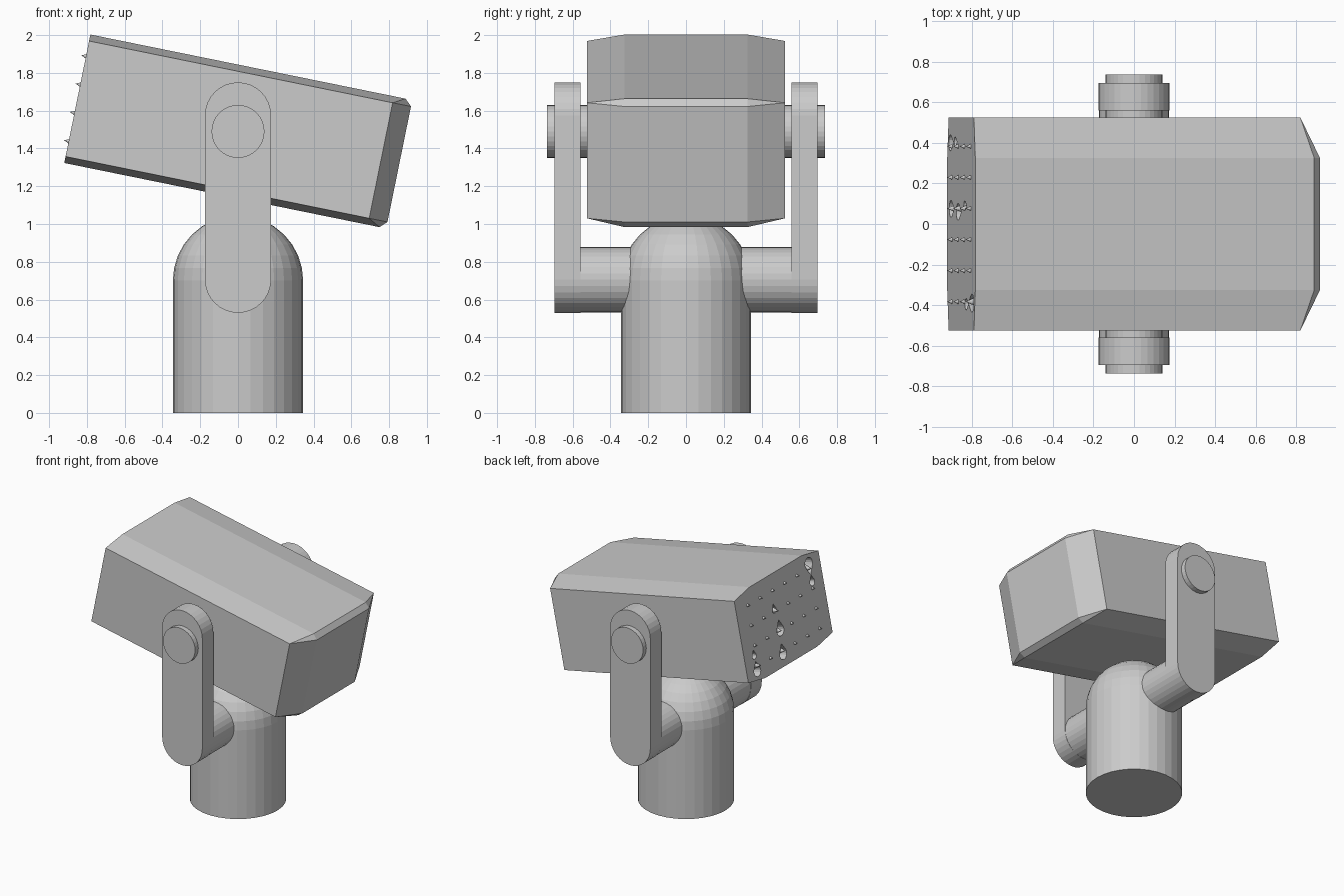
import bpy, bmesh
from math import sin, cos, pi, radians
from mathutils import Matrix, Vector

if "Cube" in bpy.data.objects:
    bpy.data.objects.remove(bpy.data.objects["Cube"])

PIVOT = (0, 0, 1.49)
TILT = radians(11.5)


def finish(name, bm, tilted=False):
    bmesh.ops.recalc_face_normals(bm, faces=bm.faces[:])
    mesh = bpy.data.meshes.new(name)
    bm.to_mesh(mesh)
    bm.free()
    obj = bpy.data.objects.new(name, mesh)
    bpy.context.collection.objects.link(obj)
    if tilted:
        obj.location = PIVOT
        obj.rotation_euler = (0, TILT, 0)
    return obj


def extrude(bm, points, vec):
    face = bm.faces.new([bm.verts.new(p) for p in points])
    geo = bmesh.ops.extrude_face_region(bm, geom=[face], use_keep_orig=True)
    bmesh.ops.translate(bm, vec=vec, verts=[v for v in geo["geom"] if isinstance(v, bmesh.types.BMVert)])


def arc(cx, cz, r, a0, a1, n):
    return [(cx + r * cos(a0 + (a1 - a0) * i / n), cz + r * sin(a0 + (a1 - a0) * i / n)) for i in range(n + 1)]


def plate(name, outline, y0, y1):
    bm = bmesh.new()
    extrude(bm, [(x, y0, z) for x, z in outline], (0, y1 - y0, 0))
    return finish(name, bm)


# Pedestal: round column with a domed top
bm = bmesh.new()
N = 32
profile = [(0.345, 0)] + arc(0, 0.70, 0.345, 0, pi / 2, 8)[:-1]
rings = [[bm.verts.new((r * cos(2 * pi * i / N), r * sin(2 * pi * i / N), z)) for i in range(N)]
         for r, z in profile]
for a, b in zip(rings, rings[1:]):
    for i in range(N):
        j = (i + 1) % N
        bm.faces.new((a[i], a[j], b[j], b[i]))
bm.faces.new(rings[0][::-1])
top = bm.verts.new((0, 0, 1.045))
for i in range(N):
    bm.faces.new((rings[-1][i], rings[-1][(i + 1) % N], top))
finish("pedestal", bm)

# Cross shaft, side arms and pivot pins
plate("cross_shaft", arc(0, 0.705, 0.173, 0, 2 * pi, 32)[:-1], -0.6, 0.6)
stadium = arc(0, 1.575, 0.175, 0, pi, 16) + arc(0, 0.705, 0.175, pi, 2 * pi, 16)
circle = arc(0, 1.49, 0.14, 0, 2 * pi, 32)[:-1]
for side, s in (("left", -1), ("right", 1)):
    plate(side + "_arm", stadium, s * 0.558, s * 0.695)
    plate(side + "_pivot_pin", circle, s * 0.50, s * 0.735)

# Launcher pod: long box with flat chamfers, square at the back
bm = bmesh.new()
for sy in (-1, 1):
    for sz in (-1, 1):
        for x, y, z in ((-0.868, 0.525, 0.312), (-0.868, 0.325, 0.347), (0.772, 0.525, 0.312),
                        (0.835, 0.325, 0.347), (0.871, 0.325, 0.312)):
            bm.verts.new((x, sy * y, sz * z))
bmesh.ops.convex_hull(bm, input=bm.verts[:])
bmesh.ops.dissolve_limit(bm, angle_limit=radians(0.5), verts=bm.verts[:], edges=bm.edges[:])
pod = finish("pod", bm, True)

# Partly open tube mouths: teardrop recesses (y, z, radius, tail direction)
bm = bmesh.new()
for y, z, r, tail in ((-0.39, 0.262, 0.045, -1), (-0.395, 0.12, 0.028, 1), (0.06, -0.08, 0.042, 1),
                      (0.075, -0.255, 0.042, 1), (0.09, 0.085, 0.024, 1),
                      (0.40, -0.268, 0.04, 1), (0.405, -0.15, 0.024, 1)):
    drop = arc(y, z, r, -pi - 0.5, 0.5, 12) + [(y, z + 1.9 * r)]
    extrude(bm, [(-0.95, a, z + (b - z) * tail) for a, b in drop], (0.18, 0, 0))
cutter = finish("tube_cutter", bm, True)
cutter.hide_render = True
cutter.hide_viewport = True
mod = pod.modifiers.new("tube_mouths", "BOOLEAN")
mod.operation = "DIFFERENCE"
mod.solver = "EXACT"
mod.object = cutter

# Grid of rocket tips poking through the back face
bm = bmesh.new()
for i in range(6):
    for j in range(4):
        spot = Matrix.Translation(Vector((-0.831, (i - 2.5) * 0.153, (j - 1.5) * 0.153)))
        bmesh.ops.create_cone(bm, cap_ends=True, segments=12, radius1=0.055, radius2=0, depth=0.125,
                              matrix=spot @ Matrix.Rotation(-pi / 2, 4, "Y"))
finish("rocket_tips", bm, True)
